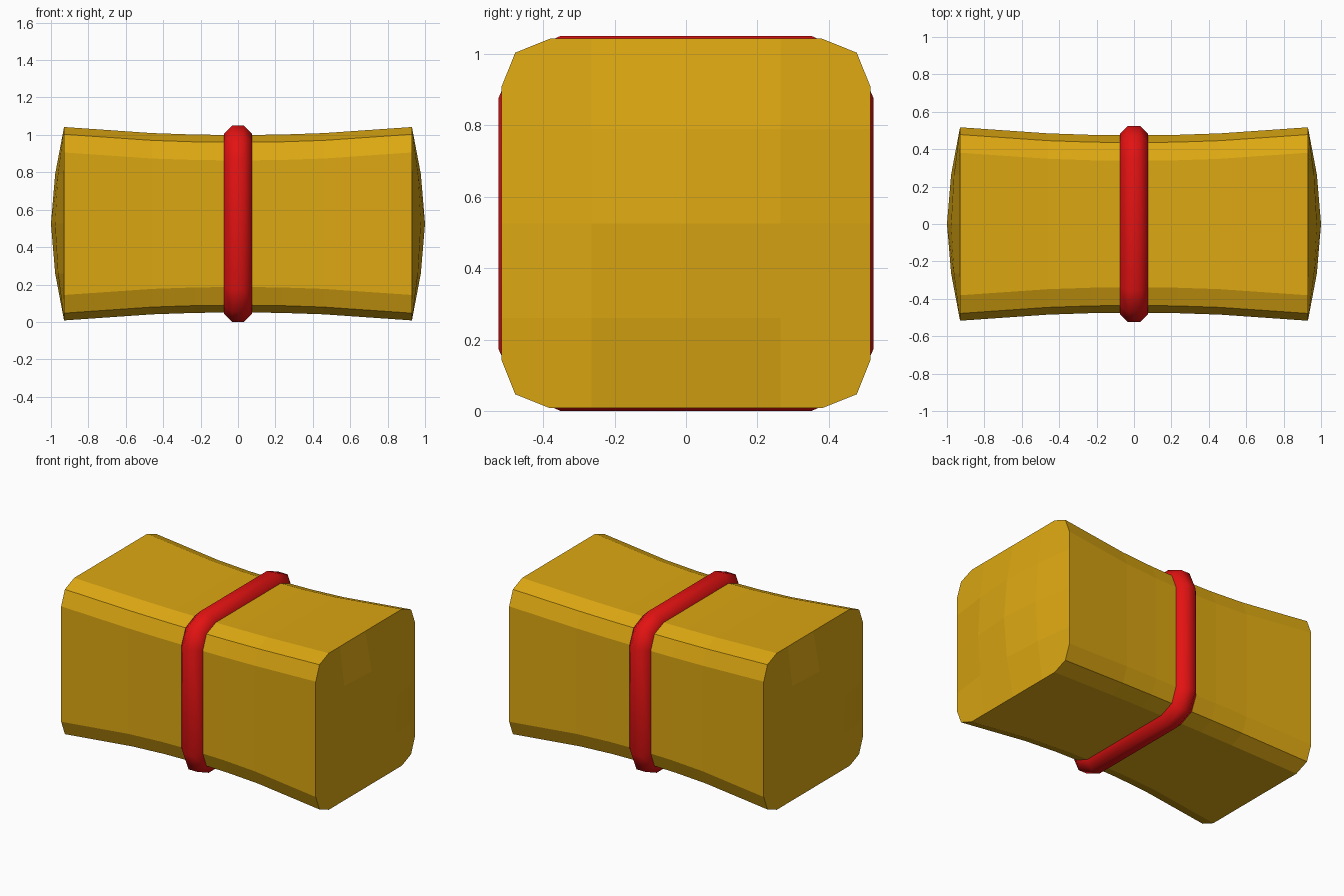
import bpy, bmesh, math
from mathutils import Vector

if "Cube" in bpy.data.objects:
    bpy.data.objects.remove(bpy.data.objects["Cube"])

CZ = 0.525  # height of the long axis


def material(name, rgb):
    m = bpy.data.materials.new(name)
    m.diffuse_color = (*rgb, 1)
    m.use_nodes = True
    m.node_tree.nodes["Principled BSDF"].inputs["Base Color"].default_value = m.diffuse_color
    return m


def section(h, c, d):
    """12-sided rounded square: half size h, diagonal corner c, flat half length d."""
    pts = []
    for y, z in ((h, -d), (h, d), (c, c)):
        pts.append(Vector((y, z)))
    out = []
    for k in range(4):
        a = k * math.pi / 2
        for p in pts:
            out.append(Vector((p.x * math.cos(a) - p.y * math.sin(a),
                               p.x * math.sin(a) + p.y * math.cos(a))))
    return out


def loft(bm, rings, closed):
    n = len(rings[0])
    pairs = list(zip(rings, rings[1:]))
    if closed:
        pairs.append((rings[-1], rings[0]))
    for a, b in pairs:
        for i in range(n):
            j = (i + 1) % n
            bm.faces.new((a[i], a[j], b[j], b[i]))


def finish(bm, name, mat, smooth):
    bmesh.ops.recalc_face_normals(bm, faces=bm.faces[:])
    me = bpy.data.meshes.new(name)
    bm.to_mesh(me)
    bm.free()
    me.materials.append(mat)
    for p in me.polygons:
        p.use_smooth = smooth
    ob = bpy.data.objects.new(name, me)
    ob.location.z = CZ
    bpy.context.collection.objects.link(ob)
    return ob


straw = material("golden straw", (0.72, 0.39, 0.006))
red = material("red band", (0.77, 0.006, 0.006))

# Bale body: pinched at the waist
bm = bmesh.new()
rings = []
for x in (-0.93, -0.46, -0.23, 0, 0.23, 0.46, 0.93):
    s = 0.043 * (1 - (x / 0.93) ** 2)
    rings.append([bm.verts.new((x, p.x, p.y))
                  for p in section(0.517 - s, 0.478 - s, 0.381 - s)])
loft(bm, rings, False)
bm.faces.new(rings[0])
bm.faces.new(rings[-1])

# Bulging ends: cut the caps into a grid and push the inner points out
for axis in (1, 2):
    for t in (-0.265, 0, 0.265):
        co, no = Vector((0, 0, 0)), Vector((0, 0, 0))
        co[axis], no[axis] = t, 1
        bmesh.ops.bisect_plane(bm, geom=bm.verts[:] + bm.edges[:] + bm.faces[:],
                               plane_co=co, plane_no=no, dist=1e-5)
for v in bm.verts:
    y, z = abs(v.co.y), abs(v.co.z)
    if y < 0.3 and z < 0.3:
        f = (0.68 if y > 0.1 else 1) * (0.68 if z > 0.1 else 1)
        v.co.x = math.copysign(0.93 + 0.07 * f, v.co.x)
finish(bm, "bale", straw, False)

# Band: octagonal tube swept round the waist with mitred corners
bm = bmesh.new()
path = section(0.45, 0.415, 0.335)
r = 0.075 / math.cos(math.pi / 8)
rings = []
for i, p in enumerate(path):
    a = (p - path[i - 1]).normalized()
    b = (path[(i + 1) % len(path)] - p).normalized()
    na, nb = Vector((a.y, -a.x)), Vector((b.y, -b.x))
    miter = (na + nb) / (1 + na.dot(nb))
    ring = []
    for k in range(8):
        t = (k + 0.5) * math.pi / 4
        q = p + miter * r * math.cos(t)
        ring.append(bm.verts.new((r * math.sin(t), q.x, q.y)))
    rings.append(ring)
loft(bm, rings, True)
finish(bm, "band", red, True)
